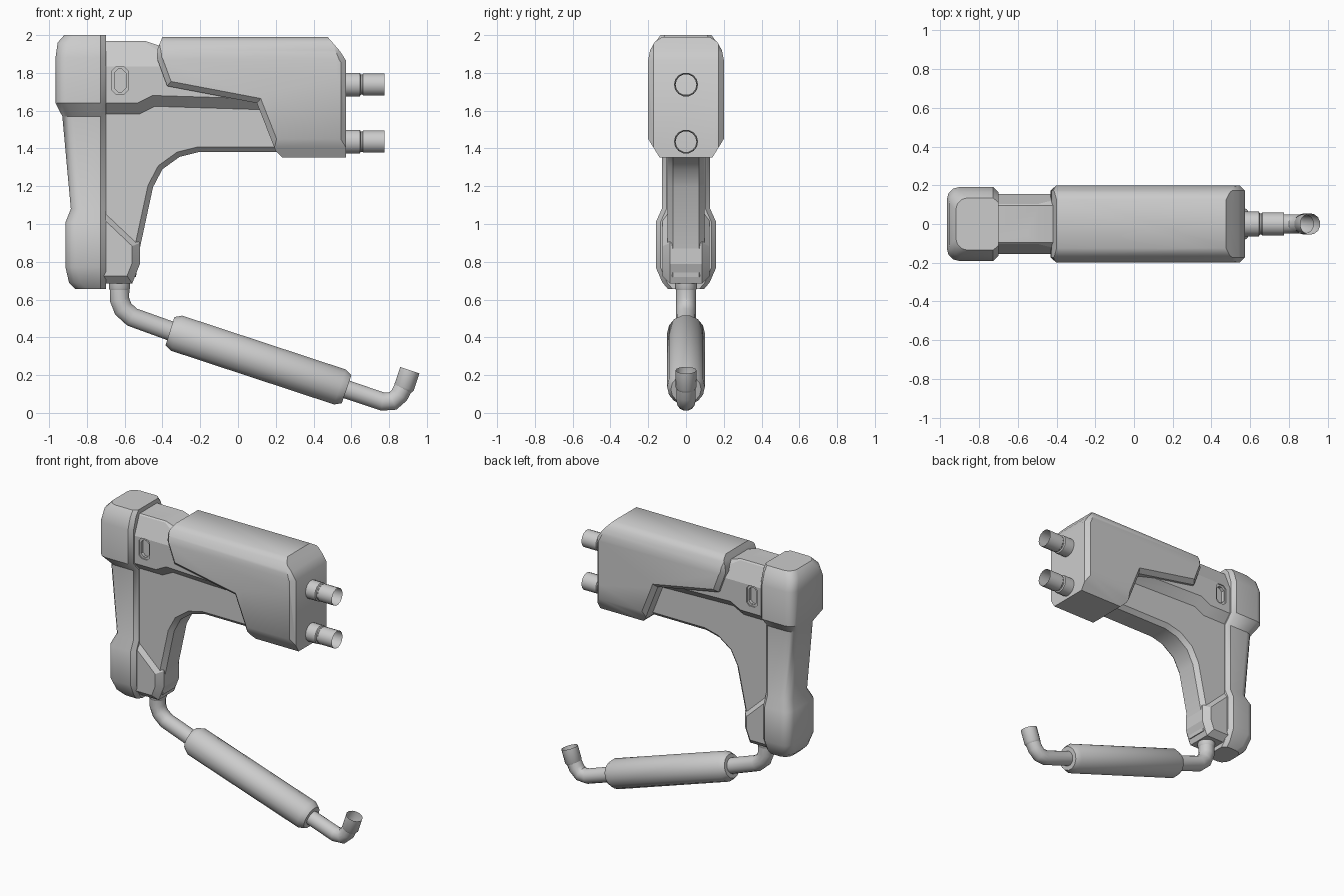
import bpy, bmesh, math
from mathutils import Vector

if "Cube" in bpy.data.objects:
    bpy.data.objects.remove(bpy.data.objects["Cube"], do_unlink=True)

grey = bpy.data.materials.new("plain grey")
grey.use_nodes = True
grey.diffuse_color = (0.6, 0.6, 0.6, 1)
grey.node_tree.nodes["Principled BSDF"].inputs["Base Color"].default_value = (0.6, 0.6, 0.6, 1)


def finish(name, bm):
    bmesh.ops.recalc_face_normals(bm, faces=bm.faces)
    mesh = bpy.data.meshes.new(name)
    bm.to_mesh(mesh)
    bm.free()
    mesh.materials.append(grey)
    obj = bpy.data.objects.new(name, mesh)
    bpy.context.collection.objects.link(obj)
    return obj


def select(obj):
    bpy.ops.object.select_all(action='DESELECT')
    obj.select_set(True)
    bpy.context.view_layer.objects.active = obj


def smooth(obj, degrees=35):
    select(obj)
    bpy.ops.object.shade_smooth_by_angle(angle=math.radians(degrees))
    return obj


def skin(name, rings, cap_start=True, cap_end=True):
    """Bridge a row of equal-length rings of points."""
    bm = bmesh.new()
    rows = [[bm.verts.new(p) for p in ring] for ring in rings]
    n = len(rows[0])
    for a, b in zip(rows, rows[1:]):
        for i in range(n):
            j = (i + 1) % n
            bm.faces.new((a[i], a[j], b[j], b[i]))
    if cap_start:
        bm.faces.new(rows[0])
    if cap_end:
        bm.faces.new(rows[-1])
    return finish(name, bm)


def side_prism(name, profile, half, chamfer=0.0, y=0.0):
    """Side outline (x, z) extruded across y, with chamfered rims."""
    bm = bmesh.new()
    front, back = ([bm.verts.new((x, y + s * half, z)) for x, z in profile] for s in (-1, 1))
    n = len(profile)
    bm.faces.new(front)
    bm.faces.new(back[::-1])
    for i in range(n):
        j = (i + 1) % n
        bm.faces.new((front[j], front[i], back[i], back[j]))
    bmesh.ops.recalc_face_normals(bm, faces=bm.faces)
    if chamfer:
        rims = [e for e in bm.edges if abs(e.verts[0].co.y - e.verts[1].co.y) < 1e-6]
        bmesh.ops.bevel(bm, geom=rims, offset=chamfer, segments=1, profile=0.5, affect='EDGES')
    return finish(name, bm)


def end_prism(name, half_profile, x0, x1):
    """Mirrored end outline (y, z) extruded along x."""
    outline = half_profile + [(-y, z) for y, z in reversed(half_profile)]
    return skin(name, [[(x, y, z) for y, z in outline] for x in (x0, x1)])


def cut(obj, cutter, operation):
    cutter.hide_render = True
    mod = obj.modifiers.new("cut", 'BOOLEAN')
    mod.object, mod.operation, mod.solver = cutter, operation, 'EXACT'
    select(obj)
    bpy.ops.object.modifier_apply(modifier=mod.name)
    bpy.data.objects.remove(cutter, do_unlink=True)


def tube(name, path, caps=(True, True), sides=14):
    """Round tube through (x, z, radius) points in the middle plane."""
    pts = [Vector((x, 0, z)) for x, z, r in path]
    rings = []
    for i, (p, (_, _, r)) in enumerate(zip(pts, path)):
        d_in = (p - pts[i - 1]).normalized() if i else Vector()
        d_out = (pts[i + 1] - p).normalized() if i + 1 < len(pts) else Vector()
        d = (d_in + d_out).normalized()
        across = Vector((d.z, 0, -d.x))
        angles = [2 * math.pi * (k + 0.5) / sides for k in range(sides)]
        rings.append([p + r * (across * math.cos(a) + Vector((0, math.sin(a), 0))) for a in angles])
    return smooth(skin(name, rings, *caps), 40)


# Rear column with a large upper and a smaller lower bulge: (z, rear x, half width)
def column_ring(z, x, w, c=0.06):
    half = [(-0.70, w - 0.025), (-0.727, w)]
    half += [(x + c - c * math.sin(a), w - c + c * math.cos(a))
             for a in (math.radians(30 * k) for k in range(4))]
    return [(px, py, z) for px, py in half] + [(px, -py, z) for px, py in reversed(half)]


column = [(0.655, -0.86, 0.095), (0.69, -0.895, 0.125), (0.77, -0.913, 0.16), (1.01, -0.913, 0.16),
          (1.08, -0.885, 0.128), (1.57, -0.93, 0.128), (1.64, -0.966, 0.19), (1.88, -0.966, 0.19),
          (1.96, -0.955, 0.165), (2.0, -0.92, 0.135)]
smooth(skin("rear_column", [column_ring(*s) for s in column]))

# Curved bracket arm
arm = [(-0.76, 1.7), (0.2, 1.7), (0.28, 1.38), (-0.21, 1.38), (-0.31, 1.355), (-0.4, 1.29),
       (-0.45, 1.195), (-0.52, 0.87), (-0.54, 0.72), (-0.76, 0.72)]
smooth(side_prism("bracket_arm", arm, 0.098, 0.028))

# Wider foot at the bottom of the arm
foot = [(-0.76, 1.13), (-0.71, 1.08), (-0.52, 0.9), (-0.52, 0.787), (-0.56, 0.685), (-0.76, 0.685)]
smooth(side_prism("bracket_foot", foot, 0.125, 0.04), 20)

# Upper connector block with a recessed slot on each side
block = [(-0.8, 1.97), (-0.495, 1.97), (-0.42, 1.945), (0.1, 1.9), (0.3, 1.75), (0.2, 1.6),
         (-0.44, 1.62), (-0.52, 1.58), (-0.8, 1.58)]
connector = side_prism("connector_block", block, 0.155, 0.06)
cut(connector, end_prism("block_section", [(0.1, 1.97), (0.155, 1.835), (0.155, 1.5)], -1, 1), 'INTERSECT')
for side in (-1, 1):
    for w, h, depth in ((0.042, 0.072, 0.008), (0.03, 0.06, 0.03)):
        c = 0.02
        slot = [(sx * a - 0.624, sz * b + 1.76) for sx, sz, a, b in (
            (1, 1, w - c, h), (1, 1, w, h - c), (1, -1, w, h - c), (1, -1, w - c, h),
            (-1, -1, w - c, h), (-1, -1, w, h - c), (-1, 1, w, h - c), (-1, 1, w - c, h))]
        cut(connector, side_prism("slot_cutter", slot, depth, y=side * 0.155), 'DIFFERENCE')
smooth(connector, 20)

# Large housing: side outline trimmed by a rounded end section
shell = [(-0.4, 1.99), (0.475, 1.99), (0.54, 1.915), (0.572, 1.865), (0.572, 1.352), (0.235, 1.352),
         (0.2, 1.385), (0.1, 1.64), (-0.375, 1.73), (-0.43, 1.88), (-0.425, 1.93)]
housing = side_prism("housing", shell, 0.2, 0.028)
section = [(0.125, 1.99), (0.165, 1.965), (0.19, 1.92), (0.2, 1.87), (0.2, 1.45), (0.14, 1.352)]
cut(housing, end_prism("housing_section", section, -1, 1), 'INTERSECT')
smooth(housing)

# Two open ports on the end of the housing
for name, z in (("upper_port", 1.738), ("lower_port", 1.436)):
    steps = [(0.55, 0.064), (0.645, 0.064), (0.65, 0.055), (0.658, 0.055), (0.663, 0.06), (0.775, 0.06)]
    tube(name, [(x, z, r) for x, r in steps], (True, False))

# Inlet collar, bent pipe, canister and outlet elbow
tube("inlet_collar", [(-0.627, 0.70, 0.058), (-0.627, 0.66, 0.058), (-0.627, 0.645, 0.05)])
tube("inlet_pipe", [(-0.627, 0.66, 0.053), (-0.627, 0.6, 0.053), (-0.608, 0.55, 0.053),
                    (-0.56, 0.507, 0.053), (-0.33, 0.424, 0.053)])
tube("canister", [(-0.36, 0.433, 0.08), (-0.325, 0.422, 0.1), (0.54, 0.137, 0.1), (0.575, 0.125, 0.08)])
tube("outlet_pipe", [(0.55, 0.133, 0.05), (0.765, 0.06, 0.05), (0.82, 0.062, 0.05),
                     (0.855, 0.095, 0.05), (0.885, 0.155, 0.05)], (True, False))
tube("outlet_sleeve", [(0.875, 0.125, 0.048), (0.879, 0.135, 0.055), (0.91, 0.226, 0.055)], (False, False))
